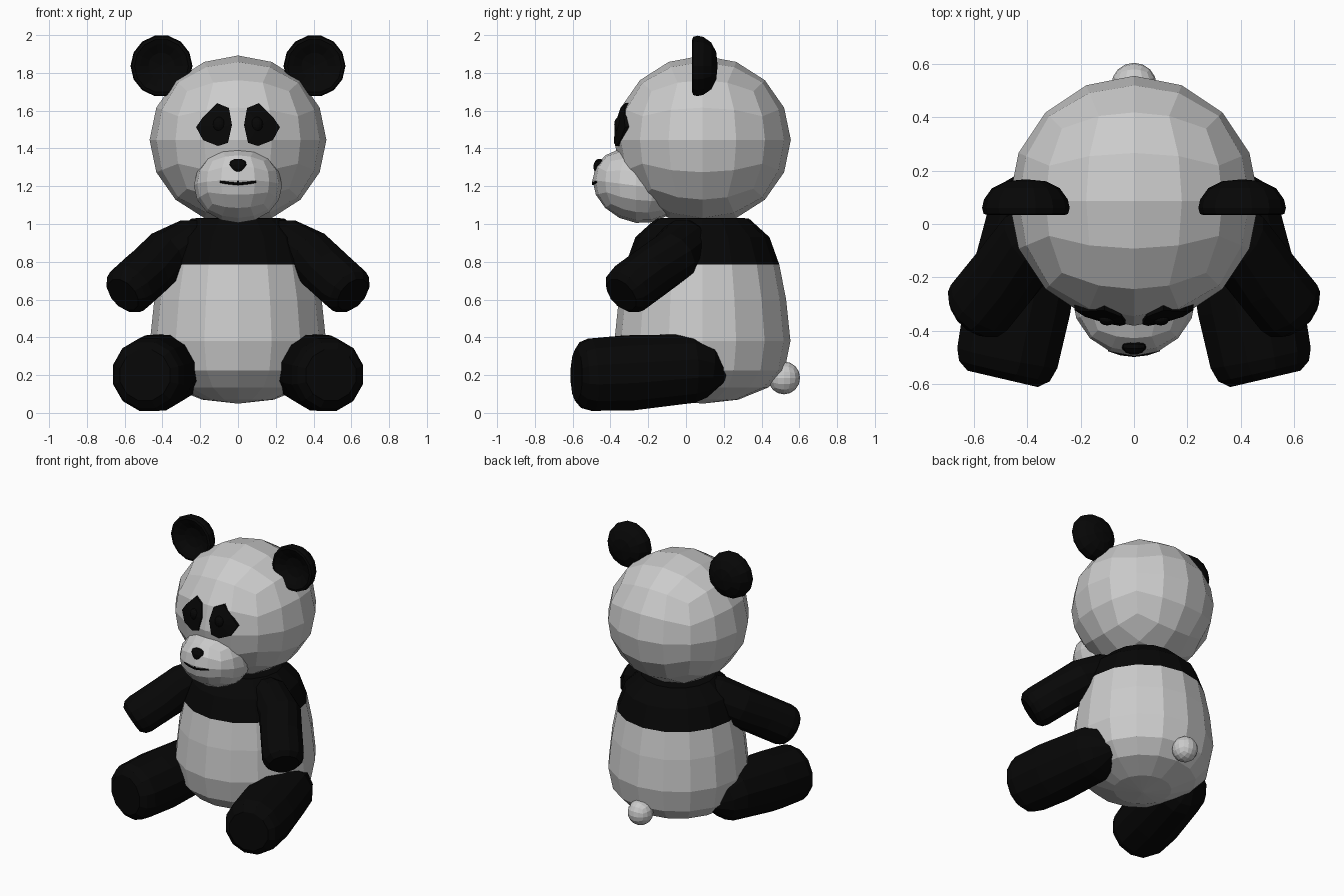
import bpy, bmesh, math
from mathutils import Vector

if "Cube" in bpy.data.objects:
    bpy.data.objects.remove(bpy.data.objects["Cube"])

black = bpy.data.materials.new("black")
black.diffuse_color = (0.002, 0.002, 0.002, 1)
black.use_nodes = True
black.node_tree.nodes["Principled BSDF"].inputs["Base Color"].default_value = black.diffuse_color


def finish(name, bm, mat=None):
    bmesh.ops.recalc_face_normals(bm, faces=bm.faces)
    me = bpy.data.meshes.new(name)
    bm.to_mesh(me)
    bm.free()
    ob = bpy.data.objects.new(name, me)
    bpy.context.collection.objects.link(ob)
    if mat:
        me.materials.append(mat)
    return ob


def ball(name, centre, radii, cuts=3, mat=None, taper=0.0, shear=0.0):
    """Cube rounded to an ellipsoid; taper narrows the bottom, shear lifts the front."""
    bm = bmesh.new()
    bmesh.ops.create_cube(bm, size=2)
    bmesh.ops.subdivide_edges(bm, edges=bm.edges[:], cuts=cuts, use_grid_fill=True)
    for v in bm.verts:
        p = Vector([math.tan(c * math.pi / 4) for c in v.co]).normalized()
        k = 1 + taper * p.z
        y = p.y * radii[1]
        v.co = Vector((p.x * radii[0] * k, y, p.z * radii[2] - shear * y)) + Vector(centre)
    return finish(name, bm, mat)


def skin_rings(bm, rings, cap_start=True, cap_end=True):
    loops = [[bm.verts.new(p) for p in r] for r in rings]
    n = len(loops[0])
    for a, b in zip(loops, loops[1:]):
        for i in range(n):
            j = (i + 1) % n
            bm.faces.new((a[i], a[j], b[j], b[i]))
    if cap_start:
        bm.faces.new(loops[0])
    if cap_end:
        bm.faces.new(loops[-1])


def tube(name, path, sides=12, mat=black):
    """Limb through (x, y, z, radius) stations."""
    pts = [Vector(p[:3]) for p in path]
    rings = []
    for i, p in enumerate(pts):
        d = pts[min(i + 1, len(pts) - 1)] - pts[max(i - 1, 0)]
        d.normalize()
        u = d.cross(Vector((0, 0, 1)))
        if u.length < 0.01:
            u = Vector((1, 0, 0))
        u.normalize()
        w = u.cross(d)
        r = path[i][3]
        rings.append([p + r * (u * math.cos(t) + w * math.sin(t))
                      for t in (2 * math.pi * (k + 0.5) / sides for k in range(sides))])
    bm = bmesh.new()
    skin_rings(bm, rings)
    return finish(name, bm, mat)


def lathe(name, profile, place, sides=16, mat=None, caps=(True, True)):
    """Rings of (radius, height), mapped to space by place(a, b, h)."""
    bm = bmesh.new()
    skin_rings(bm, [[place(r * math.cos(t), r * math.sin(t), h)
                     for t in (2 * math.pi * k / sides for k in range(sides))]
                    for r, h in profile], *caps)
    return finish(name, bm, mat)


# Body in two colours, open where they meet
def upright(a, b, h):
    return (a, b + 0.087, h)


lathe("body", [(0.01, 0.05), (0.19, 0.07), (0.35, 0.135), (0.435, 0.225), (0.466, 0.38),
               (0.443, 0.6), (0.407, 0.785)], upright, caps=(True, False))
lathe("chest_band", [(0.407, 0.785), (0.355, 0.93), (0.245, 1.03), (0.01, 1.035)],
      upright, mat=black, caps=(False, True))

# Head, muzzle, tail
HC, HR = (0, 0.087, 1.445), (0.468, 0.468, 0.447)
ball("head", HC, HR)
ball("muzzle", (0, -0.265, 1.203), (0.234, 0.23, 0.197), shear=0.13)
ball("tail", (0, 0.519, 0.185), (0.085, 0.085, 0.087))

# Nose and mouth
ball("nose", (0, -0.458, 1.303), (0.043, 0.033, 0.045), 2, black, taper=0.45)
tube("mouth_stem", [(0, -0.478, 1.275, 0.007), (0, -0.492, 1.212, 0.007)], 6)
tube("mouth_line", [(-0.095, -0.471, 1.224, 0.007), (-0.05, -0.486, 1.217, 0.007),
                    (0, -0.492, 1.212, 0.007), (0.05, -0.486, 1.217, 0.007),
                    (0.095, -0.471, 1.224, 0.007)], 6)

PATCH = [(0.222, 1.513), (0.185, 1.566), (0.111, 1.64), (0.048, 1.614),
         (0.032, 1.524), (0.053, 1.43), (0.106, 1.413), (0.185, 1.444)]


def on_head(x, z, lift):
    q = 1 - (x / HR[0]) ** 2 - ((z - HC[2]) / HR[2]) ** 2
    return (x, HC[1] - HR[1] * math.sqrt(q) - lift, z)


for side, s in (("right", 1), ("left", -1)):
    # Eye patch: domed slab lying on the head
    bm = bmesh.new()
    back = [bm.verts.new(on_head(s * x, z, -0.035)) for x, z in PATCH]
    rim = [bm.verts.new(on_head(s * x, z, 0.004)) for x, z in PATCH]
    mid = bm.verts.new(on_head(s * 0.11, 1.52, 0.005))
    for i in range(len(PATCH)):
        j = (i + 1) % len(PATCH)
        bm.faces.new((rim[i], rim[j], mid))
        bm.faces.new((back[i], back[j], rim[j], rim[i]))
    bm.faces.new(back)
    finish(side + "_eye_patch", bm, black)
    ball(side + "_eye", (s * 0.1, -0.355, 1.527), (0.032, 0.025, 0.04), 3, black)

    # Ear: dome with a dished front
    lathe(side + "_ear",
          [(0.005, 0.167), (0.075, 0.16), (0.127, 0.134), (0.157, 0.092), (0.164, 0.06),
           (0.158, 0.038), (0.143, 0.033), (0.115, 0.045), (0.07, 0.07), (0.005, 0.08)],
          lambda a, b, h: (s * 0.405 + a, h, 1.837 + b), 14, black)

    # Arm
    tube(side + "_arm", [(s * 0.1, 0.02, 0.905, 0.12), (s * 0.26, -0.015, 0.89, 0.138),
                         (s * 0.385, -0.07, 0.828, 0.141), (s * 0.485, -0.195, 0.737, 0.14),
                         (s * 0.57, -0.3, 0.66, 0.14), (s * 0.592, -0.325, 0.64, 0.13),
                         (s * 0.608, -0.342, 0.625, 0.1)])

    # Leg
    tube(side + "_leg", [(s * 0.33, 0.2, 0.215, 0.06), (s * 0.35, 0.12, 0.225, 0.15),
                         (s * 0.365, 0.03, 0.235, 0.188), (s * 0.435, -0.3, 0.212, 0.206),
                         (s * 0.474, -0.5, 0.202, 0.198), (s * 0.485, -0.55, 0.2, 0.18),
                         (s * 0.492, -0.58, 0.2, 0.14)])
